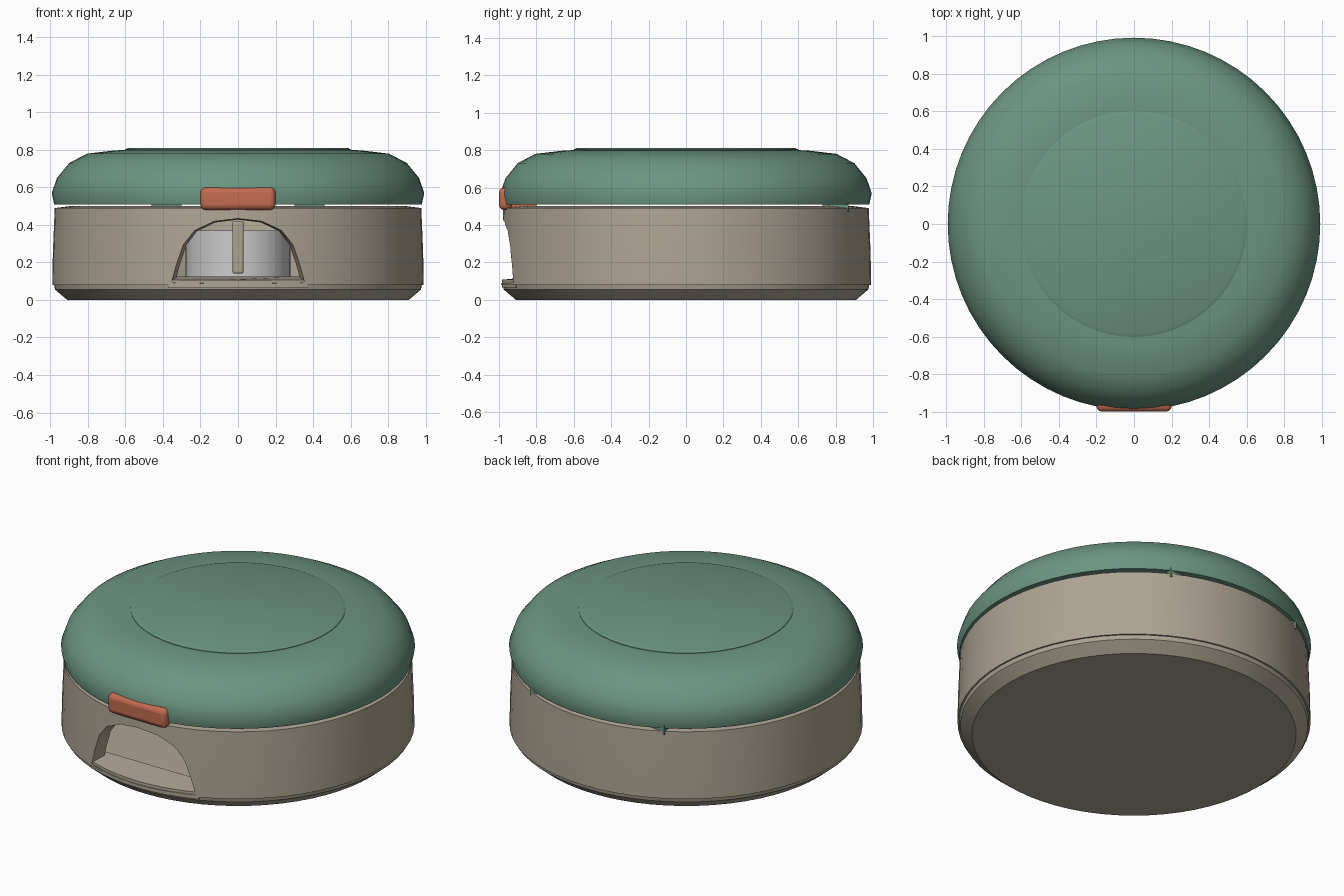
import bpy, bmesh, math

if "Cube" in bpy.data.objects:
    bpy.data.objects.remove(bpy.data.objects["Cube"])

def material(name, col):
    m = bpy.data.materials.new(name)
    m.diffuse_color = (*col, 1)
    m.use_nodes = True
    m.node_tree.nodes["Principled BSDF"].inputs["Base Color"].default_value = m.diffuse_color
    return m

TAN = material("tan", (0.42, 0.37, 0.29))
GREEN = material("green", (0.15, 0.30, 0.22))
RED = material("red", (0.55, 0.15, 0.08))

def finish(name, bm, mat=None, bevel=0, smooth=True):
    bmesh.ops.recalc_face_normals(bm, faces=bm.faces)
    me = bpy.data.meshes.new(name)
    bm.to_mesh(me)
    bm.free()
    ob = bpy.data.objects.new(name, me)
    bpy.context.collection.objects.link(ob)
    if mat:
        me.materials.append(mat)
    if bevel:
        b = ob.modifiers.new("bevel", 'BEVEL')
        b.width, b.segments = bevel, 3
    if smooth:
        shade(ob)
    return ob

def shade(ob):
    bpy.ops.object.select_all(action='DESELECT')
    ob.select_set(True)
    bpy.context.view_layer.objects.active = ob
    bpy.ops.object.shade_smooth_by_angle(angle=math.radians(35))

def lathe(name, profile, mat=None, seg=64, centre=(0, 0), smooth=True):
    bm = bmesh.new()
    vs = [bm.verts.new((r, 0, z)) for r, z in profile]
    es = [bm.edges.new(p) for p in zip(vs, vs[1:])]
    bmesh.ops.spin(bm, geom=vs + es, cent=(0, 0, 0), axis=(0, 0, 1),
                   angle=math.tau, steps=seg, use_duplicate=False)
    bmesh.ops.remove_doubles(bm, verts=bm.verts, dist=1e-4)
    bmesh.ops.translate(bm, verts=bm.verts, vec=(*centre, 0))
    return finish(name, bm, mat, smooth=smooth)

def box(name, lo, hi, mat=None, bevel=0):
    bm = bmesh.new()
    bmesh.ops.create_cube(bm, size=1)
    for v in bm.verts:
        v.co = [(a + b) / 2 + c * (b - a) for a, b, c in zip(lo, hi, v.co)]
    return finish(name, bm, mat, bevel)

def loft(name, a, b, mat=None, smooth=True):
    """Closed solid between two matching outlines."""
    bm = bmesh.new()
    va, vb = [[bm.verts.new(p) for p in o] for o in (a, b)]
    bm.faces.new(va)
    bm.faces.new(vb)
    n = len(va)
    for i in range(n):
        j = (i + 1) % n
        bm.faces.new((va[i], va[j], vb[j], vb[i]))
    return finish(name, bm, mat, smooth=smooth)

# Base: hollow cup with chamfered foot
base = lathe("base_cup", [(0, 0), (0.91, 0), (0.975, 0.055), (0.98, 0.08), (0.99, 0.08),
                          (0.987, 0.25), (0.977, 0.49), (0.9, 0.5), (0.89, 0.48),
                          (0.9, 0.1), (0, 0.1)], TAN, smooth=False)

# Entrance arch, tapering inwards
half = [(0.375, 0.08), (0.345, 0.18), (0.305, 0.29), (0.24, 0.37), (0.13, 0.42)]
arch = half + [(0, 0.435)] + [(-x, z) for x, z in reversed(half)]
cutter = loft("arch_cutter", [(x * 1.03, -1.05, z + 0.004) for x, z in arch],
              [(x * 0.86, -0.78, 0.101 + (z - 0.08) * 0.9) for x, z in arch], smooth=False)
cut = base.modifiers.new("arch", 'BOOLEAN')
cut.object, cut.operation, cut.solver = cutter, 'DIFFERENCE', 'EXACT'
bpy.context.view_layer.objects.active = base
bpy.ops.object.modifier_apply(modifier="arch")
bpy.data.objects.remove(cutter)
shade(base)

# Entrance sill with curved front
arc = [(0.985 * math.sin(t), -0.985 * math.cos(t))
       for t in [math.radians(22.2) * (i / 6 - 1) for i in range(13)]]
sill = arc + [(0.34, -0.8), (-0.34, -0.8)]
loft("entrance_sill", [(x, y, 0.065) for x, y in sill],
     [(x * 0.99, y, 0.107 if y < -0.85 else 0.125) for x, y in sill], TAN)

# Inner tray and the post in front of it
lathe("inner_tray", [(0, 0.1), (0.28, 0.1), (0.28, 0.37), (0.25, 0.37), (0.25, 0.15), (0, 0.15)], seg=48)
box("divider_post", (-0.03, -0.36, 0.14), (0.03, -0.27, 0.42), TAN, 0.012)

# Lid: domed shell with raised round panel
lathe("lid", [(0, 0.74), (0.7, 0.74), (0.83, 0.7), (0.9, 0.62), (0.91, 0.51), (0.98, 0.51),
              (0.993, 0.57), (0.965, 0.65), (0.9, 0.73), (0.805, 0.78), (0.66, 0.797),
              (0.6, 0.8), (0, 0.8)], GREEN)
lathe("lid_panel", [(0, 0.79), (0.602, 0.79), (0.602, 0.803), (0.583, 0.811), (0, 0.811)], GREEN)

# Rear clips joining lid and base
for side, s in (("right", 1), ("left", -1)):
    box(f"rear_clip_{side}", (s * 0.38 - 0.08, 0.73, 0.47), (s * 0.38 + 0.08, 0.87, 0.56), GREEN)

# Front latch and its tongue
box("latch", (-0.2, -1.0, 0.48), (0.2, -0.93, 0.6), RED, 0.028)
box("latch_tongue", (-0.14, -0.95, 0.49), (0.14, -0.8, 0.512), RED)
